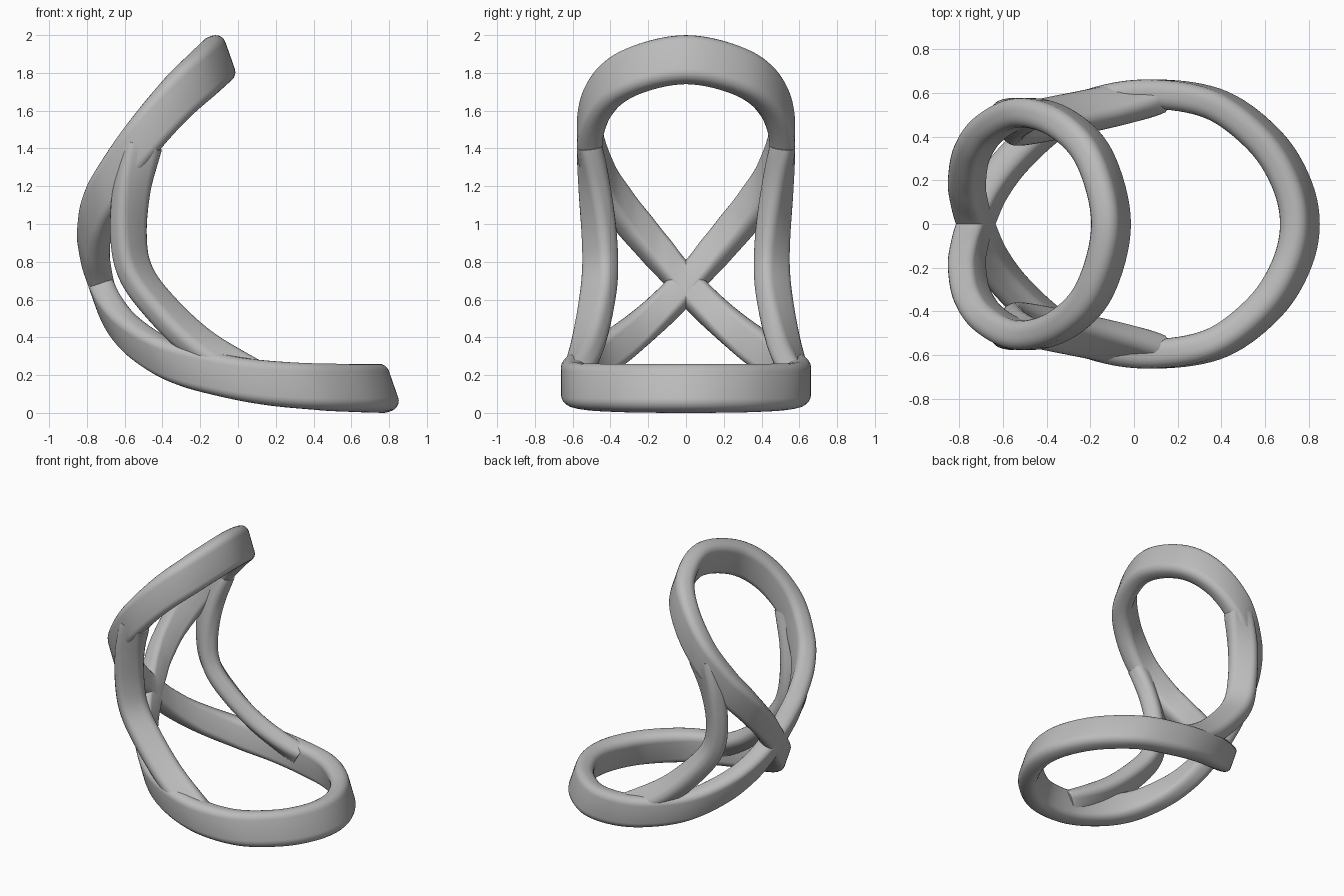
import bpy, bmesh, math
from mathutils import Vector

cube = bpy.data.objects.get("Cube")
if cube:
    bpy.data.objects.remove(cube, do_unlink=True)

# One plain grey finish
GREY = (0.5, 0.5, 0.5, 1.0)
grey = bpy.data.materials.new("plain grey")
grey.use_nodes = True
grey.diffuse_color = GREY
grey.node_tree.nodes["Principled BSDF"].inputs["Base Color"].default_value = GREY


def spline(points, steps, closed):
    """Smooth path through the points."""
    n = len(points)
    pick = (lambda i: points[i % n]) if closed else (lambda i: points[max(0, min(n - 1, i))])
    path = []
    for i in range(n if closed else n - 1):
        a, b, c, d = (pick(i + k) for k in (-1, 0, 1, 2))
        for s in range(steps):
            t = s / steps
            path.append(0.5 * (2 * b + (c - a) * t + (2 * a - 5 * b + 4 * c - d) * t ** 2
                               + (3 * b - a - 3 * c + d) * t ** 3))
    if not closed:
        path.append(points[-1].copy())
    return path


def rounded_rect(half_w, half_h, radius, seg=5):
    """Cross-section as (across, along) pairs."""
    out = []
    for q, (sx, sy) in enumerate(((1, 1), (-1, 1), (-1, -1), (1, -1))):
        for k in range(seg + 1):
            a = math.pi / 2 * (q + k / seg)
            out.append((sx * (half_w - radius) + radius * math.cos(a),
                        sy * (half_h - radius) + radius * math.sin(a)))
    return out


def sweep(name, path, section, long_axis, closed, square):
    """Sweep a section; square keeps it perpendicular to the path."""
    bm = bmesh.new()
    n, m = len(path), len(section)
    rings = []
    for i, p in enumerate(path):
        if closed:
            tangent = path[(i + 1) % n] - path[i - 1]
        else:
            tangent = path[min(i + 1, n - 1)] - path[max(i - 1, 0)]
        tangent.normalize()
        axis = long_axis(i / (n - 1)).normalized()
        across = tangent.cross(axis).normalized()
        if square:
            axis = across.cross(tangent).normalized()
        rings.append([bm.verts.new(p + across * u + axis * v) for u, v in section])
    for i in range(n if closed else n - 1):
        r, s = rings[i], rings[(i + 1) % n]
        for j in range(m):
            k = (j + 1) % m
            bm.faces.new((r[j], r[k], s[k], s[j]))
    if not closed:
        bm.faces.new(rings[0])
        bm.faces.new(rings[-1])
    bmesh.ops.recalc_face_normals(bm, faces=bm.faces)
    mesh = bpy.data.meshes.new(name)
    bm.to_mesh(mesh)
    bm.free()
    mesh.materials.append(grey)
    obj = bpy.data.objects.new(name, mesh)
    bpy.context.collection.objects.link(obj)
    bpy.ops.object.select_all(action="DESELECT")
    obj.select_set(True)
    bpy.context.view_layer.objects.active = obj
    bpy.ops.object.shade_smooth_by_angle(angle=math.radians(40))
    return obj


# Figure-eight band: half the path from the top, through the crossing, to the base
half = [Vector(p) for p in (
    (-.105, 0, 1.87), (-.18, .30, 1.80), (-.33, .46, 1.66), (-.51, .51, 1.45),
    (-.66, .44, 1.23), (-.74, .33, 1.07), (-.765, .20, .915), (-.755, .10, .80),
    (-.725, 0, .68),
    (-.66, -.15, .53), (-.55, -.30, .40), (-.37, -.46, .285), (-.15, -.56, .215),
    (.10, -.595, .165), (.38, -.545, .14), (.60, -.38, .132), (.72, -.19, .13),
    (.76, 0, .13))]
other = [Vector((p.x, -p.y, p.z)) for p in reversed(half[1:-1])]
lean = Vector((.33, 0, -.94))
sweep("figure_eight_band", spline(half + other, 8, True),
      rounded_rect(.067, .13, .055), lambda t: lean, True, False)

# Side struts linking the two loops
strut = [(-.50, .51, 1.42), (-.56, .485, 1.20), (-.58, .46, .95), (-.545, .455, .75),
         (-.42, .475, .57), (-.20, .52, .36), (.10, .585, .17)]
for name, side in (("left_strut", 1), ("right_strut", -1)):
    pts = [Vector((x, -y if side > 0 else y, z)) for x, y, z in strut]
    sweep(name, spline(pts, 10, False), rounded_rect(.064, .1, .05),
          lambda t, s=side: Vector((1, s * math.sin(math.pi * t), 0)), False, True)
